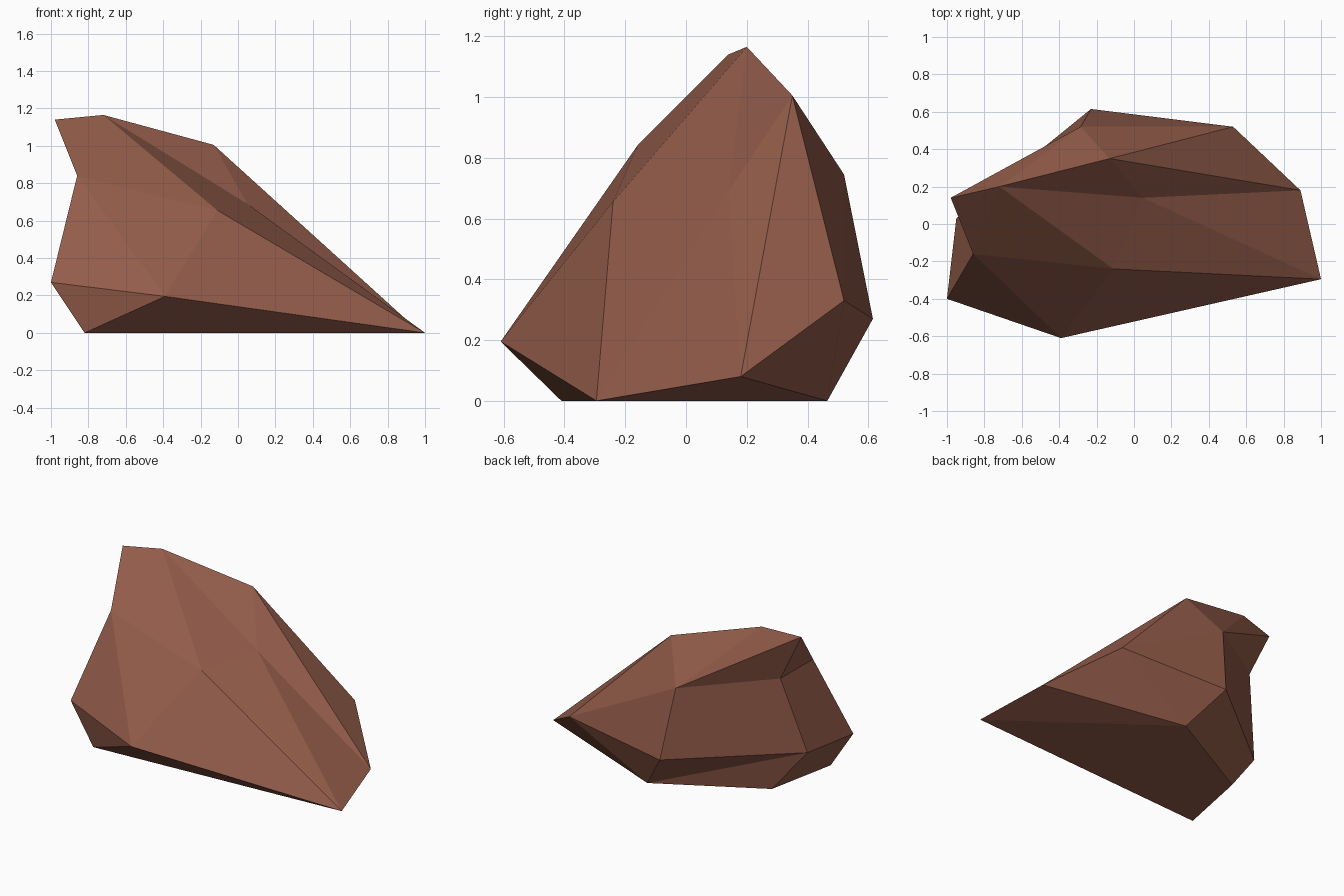
import bpy
import bmesh

# Remove the default cube only
cube = bpy.data.objects.get("Cube")
if cube:
    bpy.data.objects.remove(cube, do_unlink=True)


def flat_material(name, colour):
    """One plain material with matching viewport and render colour."""
    material = bpy.data.materials.new(name)
    material.use_nodes = True
    material.diffuse_color = colour
    shader = material.node_tree.nodes["Principled BSDF"]
    shader.inputs["Base Color"].default_value = colour
    shader.inputs["Roughness"].default_value = 0.9
    return material


# Corners of the boulder, named by where they sit
corners = {
    # crest
    "peak_tip": (-0.98, 0.14, 1.14),
    "peak": (-0.72, 0.20, 1.165),
    "shoulder": (-0.13, 0.35, 1.005),
    "notch": (0.05, 0.14, 0.69),
    # front
    "brow": (-0.86, -0.16, 0.84),
    "chest": (-0.11, -0.24, 0.655),
    "side_low": (-1.0, -0.40, 0.27),
    "belly": (-0.39, -0.61, 0.195),
    # tapering end
    "toe": (1.0, -0.295, 0.0),
    "heel": (0.89, 0.18, 0.08),
    "flank": (0.53, 0.52, 0.33),
    # back
    "back_low": (-0.23, 0.615, 0.27),
    "back_high": (-0.285, 0.52, 0.745),
    "side_back": (-0.95, 0.03, 0.29),
    "side_high": (-0.82, 0.14, 0.81),
    # ground
    "base_front": (-0.82, -0.41, 0.0),
    "base_side": (-0.72, 0.09, 0.0),
    "base_back": (-0.03, 0.465, 0.0),
}

# Facets, each listed by its corners
facets = [
    # front
    "peak_tip brow peak", "peak brow chest", "brow belly chest",
    "brow side_low belly", "belly toe chest",
    "side_low base_front belly", "base_front toe belly",
    # top
    "peak chest notch", "chest toe notch", "toe heel notch",
    "peak notch shoulder", "notch heel shoulder", "heel flank shoulder",
    "peak shoulder back_high", "peak_tip peak back_high",
    # back
    "shoulder flank back_high", "flank back_low back_high",
    "flank base_back back_low", "heel base_back flank",
    "toe base_back heel", "back_high back_low side_back side_high",
    "peak_tip back_high side_high",
    "back_low base_back side_back", "base_back base_side side_back",
    # narrow side
    "peak_tip side_high brow", "brow side_high side_back side_low",
    "side_low side_back base_side base_front",
    # underside
    "base_front base_side base_back toe",
]

# Boulder
bm = bmesh.new()
verts = {name: bm.verts.new(place) for name, place in corners.items()}
for facet in facets:
    bm.faces.new([verts[name] for name in facet.split()])
bmesh.ops.recalc_face_normals(bm, faces=bm.faces)
mesh = bpy.data.meshes.new("boulder")
bm.to_mesh(mesh)
bm.free()

boulder = bpy.data.objects.new("boulder", mesh)
bpy.context.collection.objects.link(boulder)
mesh.materials.append(flat_material("brown stone", (0.29, 0.107, 0.068, 1.0)))
